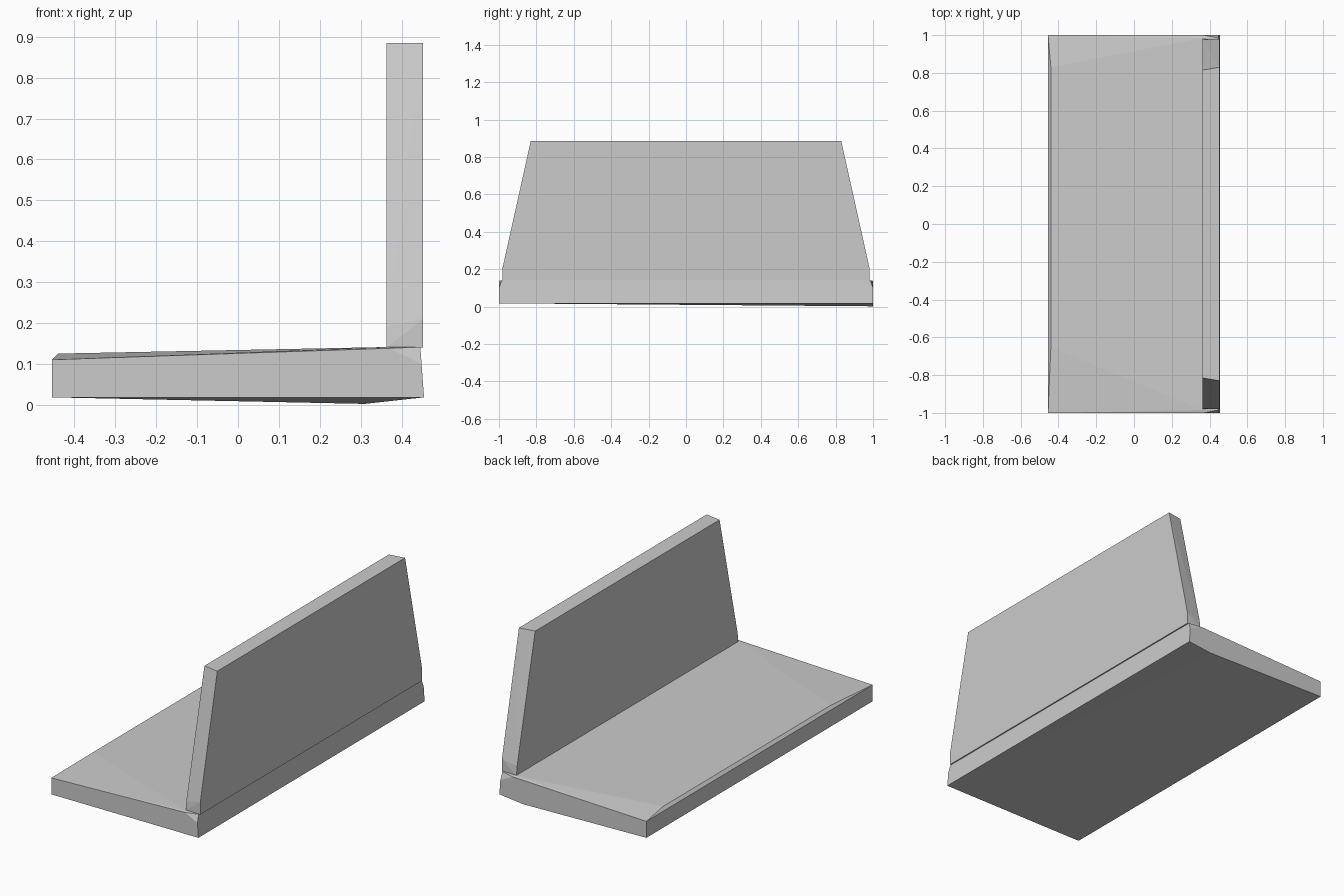
import bpy, bmesh, math

if "Cube" in bpy.data.objects:
    bpy.data.objects.remove(bpy.data.objects["Cube"])


def hull_part(name, points):
    """Flat-faced solid wrapped around a few corner points."""
    bm = bmesh.new()
    for p in points:
        bm.verts.new(p)
    res = bmesh.ops.convex_hull(bm, input=bm.verts[:])
    loose = [v for v in bm.verts if not v.link_faces]
    bmesh.ops.delete(bm, geom=loose, context='VERTS')
    bmesh.ops.dissolve_limit(bm, angle_limit=math.radians(0.2),
                             verts=bm.verts[:], edges=bm.edges[:])
    bmesh.ops.recalc_face_normals(bm, faces=bm.faces[:])
    mesh = bpy.data.meshes.new(name)
    bm.to_mesh(mesh)
    bm.free()
    obj = bpy.data.objects.new(name, mesh)
    bpy.context.collection.objects.link(obj)
    return obj


def both_ends(profile):
    """Repeat (x, y, z) corners on both ends of the seat."""
    return [(x, s * y, z) for s in (-1, 1) for x, y, z in profile]


# Seat slab: slightly sloping top, worn front edge, sagging underside
seat = both_ends([
    (-0.455, 1.0, 0.018), (0.455, 1.0, 0.018),
    (-0.455, 1.0, 0.11), (0.37, 1.0, 0.138),
    (0.449, 1.0, 0.10), (0.363, 0.985, 0.141), (0.446, 0.985, 0.141),
])
seat += [(-0.44, -0.65, 0.125), (-0.44, 0.83, 0.125), (0.31, 1.0, 0.002)]
hull_part("seat", seat)

# Backrest: upright panel tapering towards the top
hull_part("backrest", both_ends([
    (0.363, 0.98, 0.14), (0.453, 0.98, 0.14),
    (0.363, 0.975, 0.19), (0.453, 0.98, 0.21),
    (0.363, 0.815, 0.885), (0.453, 0.83, 0.885),
]))
